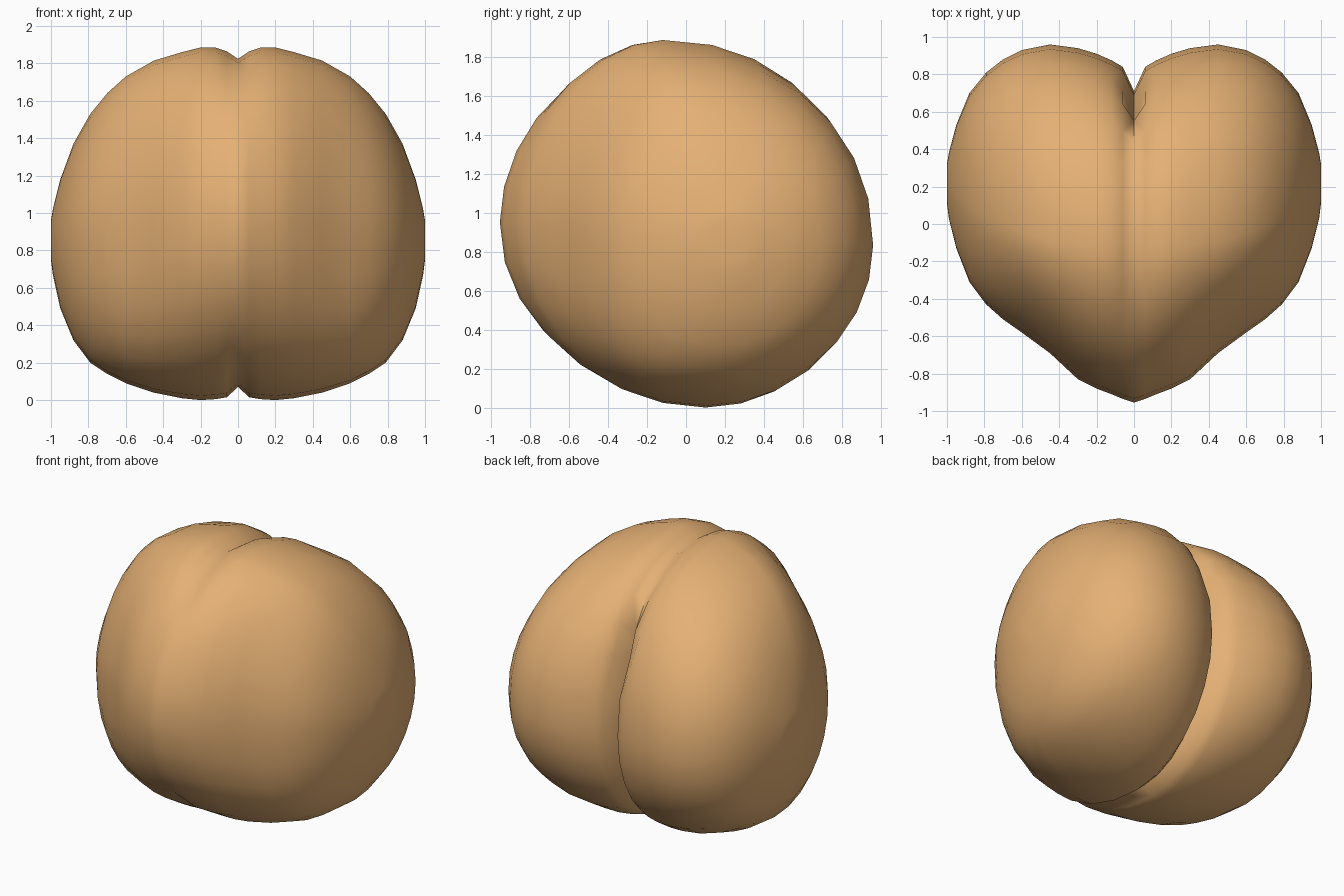
import bpy, bmesh, math

if "Cube" in bpy.data.objects:
    bpy.data.objects.remove(bpy.data.objects["Cube"])

# Slices of one lobe: x, front y, back y, top z, bottom z
SLICES = [
    (0.00, -0.955, 0.71, 1.825, 0.07),
    (0.06, -0.935, 0.84, 1.865, 0.015),
    (0.12, -0.91, 0.875, 1.885, 0.005),
    (0.20, -0.88, 0.91, 1.885, 0.00),
    (0.30, -0.83, 0.94, 1.86, 0.01),
    (0.45, -0.69, 0.96, 1.815, 0.04),
    (0.60, -0.58, 0.93, 1.73, 0.09),
    (0.70, -0.51, 0.88, 1.64, 0.14),
    (0.79, -0.43, 0.81, 1.53, 0.20),
    (0.88, -0.31, 0.70, 1.37, 0.32),
    (0.95, -0.13, 0.53, 1.18, 0.49),
    (0.99, 0.03, 0.38, 1.02, 0.67),
    (1.00, 0.11, 0.32, 0.96, 0.75),
]
STEPS = 28


def lerp(a, b, t):
    return a + (b - a) * t


def fullness(x, c, s):
    """Exponent of each quarter: below 1 is squarer, above 1 is flatter."""
    cheek = math.exp(-((x - 0.62) / 0.25) ** 2)
    if s >= 0:
        if c >= 0:
            return 0.85 if x < 0.05 else 0.94
        return 1.04 if x < 0.05 else 1.08 + 0.04 * cheek
    if c < 0:
        return 0.97 if x < 0.05 else 1.01 - 0.24 * cheek
    return 1.0


def slice_points(x, front, back, top, bottom):
    """Closed loop of four rounded quarters joining the extreme points."""
    t = x ** 3
    front_z, back_z = lerp(0.95, 0.85, t), lerp(0.83, 0.85, t)
    top_y, bottom_y = lerp(-0.12, 0.215, t), lerp(0.10, 0.215, t)
    points = []
    for i in range(STEPS):
        a = 2 * math.pi * i / STEPS
        c, s = math.cos(a), math.sin(a)
        p = fullness(x, c, s)
        mid_y = top_y if s >= 0 else bottom_y
        mid_z = back_z if c >= 0 else front_z
        y = mid_y + abs(c) ** p * ((back if c >= 0 else front) - mid_y)
        z = mid_z + abs(s) ** p * ((top if s >= 0 else bottom) - mid_z)
        # Stem dimple at the upper end of the cleft
        if x < 0.05 and i in (2, 3):
            z -= 0.05
            y -= 0.13 if i == 2 else 0
        elif x < 0.1 and i == 2:
            y -= 0.04
        points.append((x, y, z))
    return points


# Loft one lobe outwards from the cleft
bm = bmesh.new()
loops = [[bm.verts.new(p) for p in slice_points(*row)] for row in SLICES]
for a, b in zip(loops, loops[1:]):
    for i in range(STEPS):
        j = (i + 1) % STEPS
        bm.faces.new((a[i], a[j], b[j], b[i]))

# Close the outer side
pole = bm.verts.new((1.0, 0.215, 0.85))
for i in range(STEPS):
    bm.faces.new((loops[-1][i], loops[-1][(i + 1) % STEPS], pole))

# Mirror to get the second lobe, welded along the cleft
copy = bmesh.ops.duplicate(bm, geom=bm.verts[:] + bm.edges[:] + bm.faces[:])["geom"]
for v in copy:
    if isinstance(v, bmesh.types.BMVert):
        v.co.x = -v.co.x
bmesh.ops.remove_doubles(bm, verts=bm.verts[:], dist=0.0005)
bmesh.ops.recalc_face_normals(bm, faces=bm.faces[:])

mesh = bpy.data.meshes.new("fruit_body")
bm.to_mesh(mesh)
bm.free()
body = bpy.data.objects.new("fruit_body", mesh)
bpy.context.collection.objects.link(body)

skin = bpy.data.materials.new("peach skin")
skin.diffuse_color = (0.78, 0.435, 0.175, 1)
skin.use_nodes = True
skin.node_tree.nodes["Principled BSDF"].inputs["Base Color"].default_value = skin.diffuse_color
mesh.materials.append(skin)

# Smooth skin, sharp only in the cleft
bpy.context.view_layer.objects.active = body
body.select_set(True)
bpy.ops.object.shade_smooth_by_angle(angle=math.radians(75))
